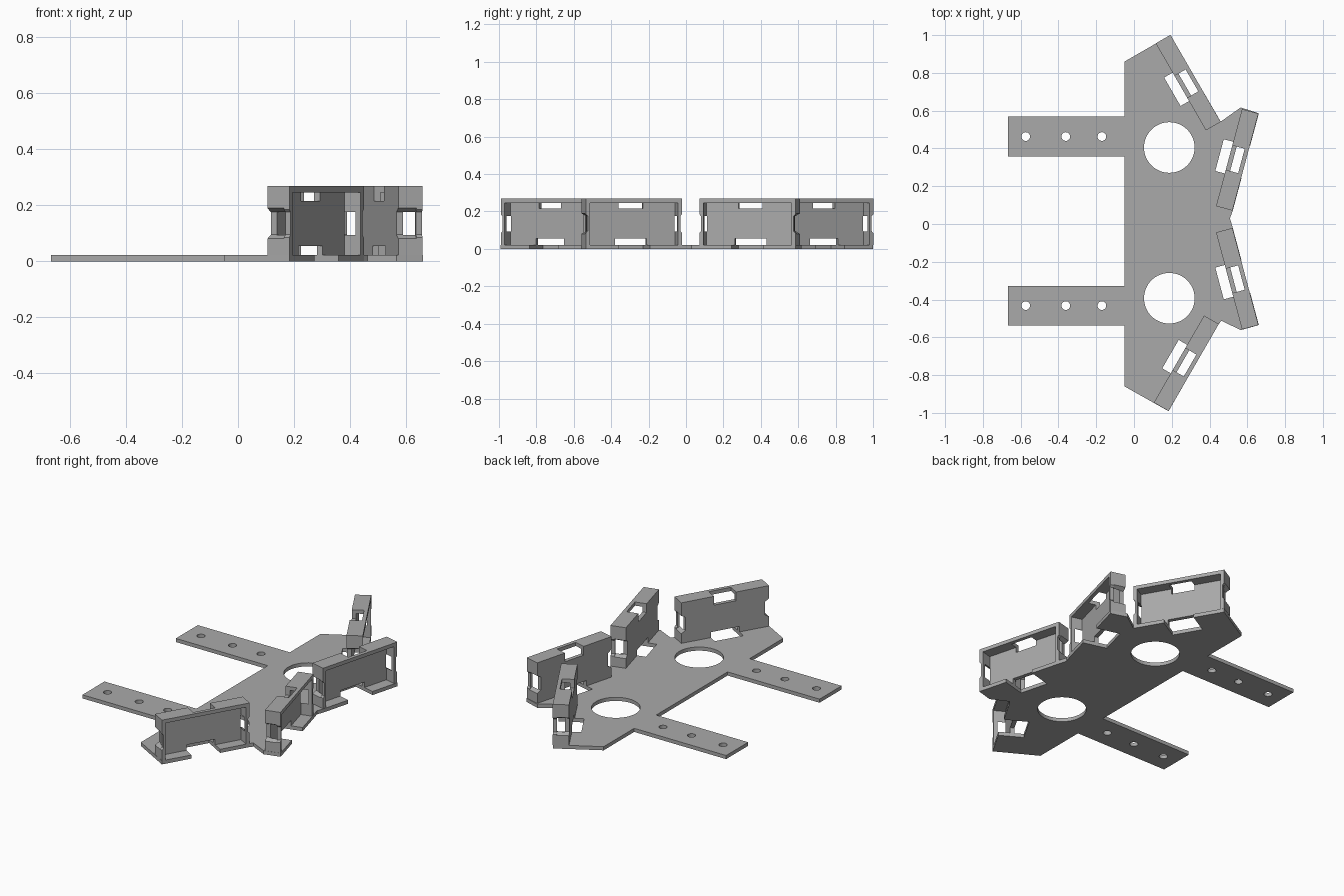
import bpy, bmesh, math
from mathutils import Matrix

if "Cube" in bpy.data.objects:
    bpy.data.objects.remove(bpy.data.objects["Cube"])

grey = bpy.data.materials.new("plain grey")
grey.diffuse_color = (0.4, 0.4, 0.4, 1)
grey.use_nodes = True
grey.node_tree.nodes["Principled BSDF"].inputs["Base Color"].default_value = grey.diffuse_color

T = 0.022        # wall and plate thickness
L = 0.532        # holder length
D = 0.09         # holder depth
H = 0.268        # holder top


def make(name, bm, mat=None):
    if mat:
        bm.transform(mat)
    bmesh.ops.recalc_face_normals(bm, faces=bm.faces)
    me = bpy.data.meshes.new(name)
    bm.to_mesh(me)
    bm.free()
    me.materials.append(grey)
    ob = bpy.data.objects.new(name, me)
    bpy.context.collection.objects.link(ob)
    return ob


def prism(name, pts, vec, mat=None):
    """Extrude a polygon of 3D points along vec."""
    bm = bmesh.new()
    f = bm.faces.new([bm.verts.new(p) for p in pts])
    r = bmesh.ops.extrude_face_region(bm, geom=[f])
    bmesh.ops.translate(bm, vec=vec, verts=[g for g in r["geom"] if isinstance(g, bmesh.types.BMVert)])
    return make(name, bm, mat)


def box(name, x0, x1, y0, y1, z0, z1, mat=None):
    return prism(name, [(x0, y0, z0), (x1, y0, z0), (x1, y1, z0), (x0, y1, z0)], (0, 0, z1 - z0), mat)


def disc(x, y, r, n):
    pts = [(x + r * math.cos(2 * math.pi * i / n), y + r * math.sin(2 * math.pi * i / n), -0.05) for i in range(n)]
    return prism("hole_cutter", pts, (0, 0, 0.15))


def cut(ob, cutters):
    for c in cutters:
        c.hide_render = True
        m = ob.modifiers.new("cut", 'BOOLEAN')
        m.operation = 'DIFFERENCE'
        m.solver = 'EXACT'
        m.object = c
        bpy.context.view_layer.objects.active = ob
        bpy.ops.object.modifier_apply(modifier=m.name)
        bpy.data.objects.remove(c)


# base plate with two arms
outline = [(-0.05, -0.86), (0.183, -0.991), (0.449, -0.529), (0.463, -0.512), (0.565, -0.562),
           (0.661, -0.535), (0.523, -0.021), (0.508, 0.03), (0.523, 0.071), (0.661, 0.586),
           (0.565, 0.617), (0.459, 0.542), (0.193, 1.0), (-0.05, 0.86),
           (-0.05, 0.568), (-0.667, 0.568), (-0.667, 0.357), (-0.05, 0.357),
           (-0.05, -0.327), (-0.667, -0.327), (-0.667, -0.538), (-0.05, -0.538)]
plate = prism("base_plate", [(x, y, 0) for x, y in outline], (0, 0, T))

# round holes in the plate and arms
cutters = []
for big_y, arm_y in ((0.405, 0.463), (-0.393, -0.432)):
    cutters.append(disc(0.187, big_y, 0.134, 64))
    cutters += [disc(x, arm_y, 0.023, 24) for x in (-0.573, -0.361, -0.17)]

# four open-fronted holders: local x is outward, y runs along the holder
places = [(0.326, 0.771, 30), (0.59, 0.328, -15), (0.59, -0.278, 15), (0.316, -0.76, -30)]
for i, (cx, cy, a) in enumerate(places):
    M = Matrix.Translation((cx, cy, 0)) @ Matrix.Rotation(math.radians(a), 4, 'Z')
    holder = box("holder_%d" % (i + 1), -D, 0, -L / 2, L / 2, T, H, M)
    parts = [
        box("pocket", -D + 0.024, 0.05, -L / 2 + T, L / 2 - T, -0.02, H - T, M),
        box("top_slot", -0.14, -T, -0.067, 0.067, 0.215, 0.35, M),
        box("bottom_slot", -0.142, 0.05, -0.087, 0.087, -0.05, 0.055, M),
    ]
    # notches in both ends: deep at the back, shallow on the front lip
    for s in (-1, 1):
        for x0, x1, d in ((-0.13, -T, 0.025), (-0.03, 0.03, 0.01)):
            e, n = s * (L / 2 + 0.01), s * (L / 2 - d)
            pts = [(x0, e, 0.075), (x0, n, 0.095), (x0, n, 0.175), (x0, e, 0.195)]
            parts.append(prism("end_notch", pts, (x1 - x0, 0, 0), M))
    cut(holder, parts)
    cutters.append(box("plate_slot", -0.142, 0.05, -0.087, 0.087, -0.05, 0.055, M))
cut(plate, cutters)
